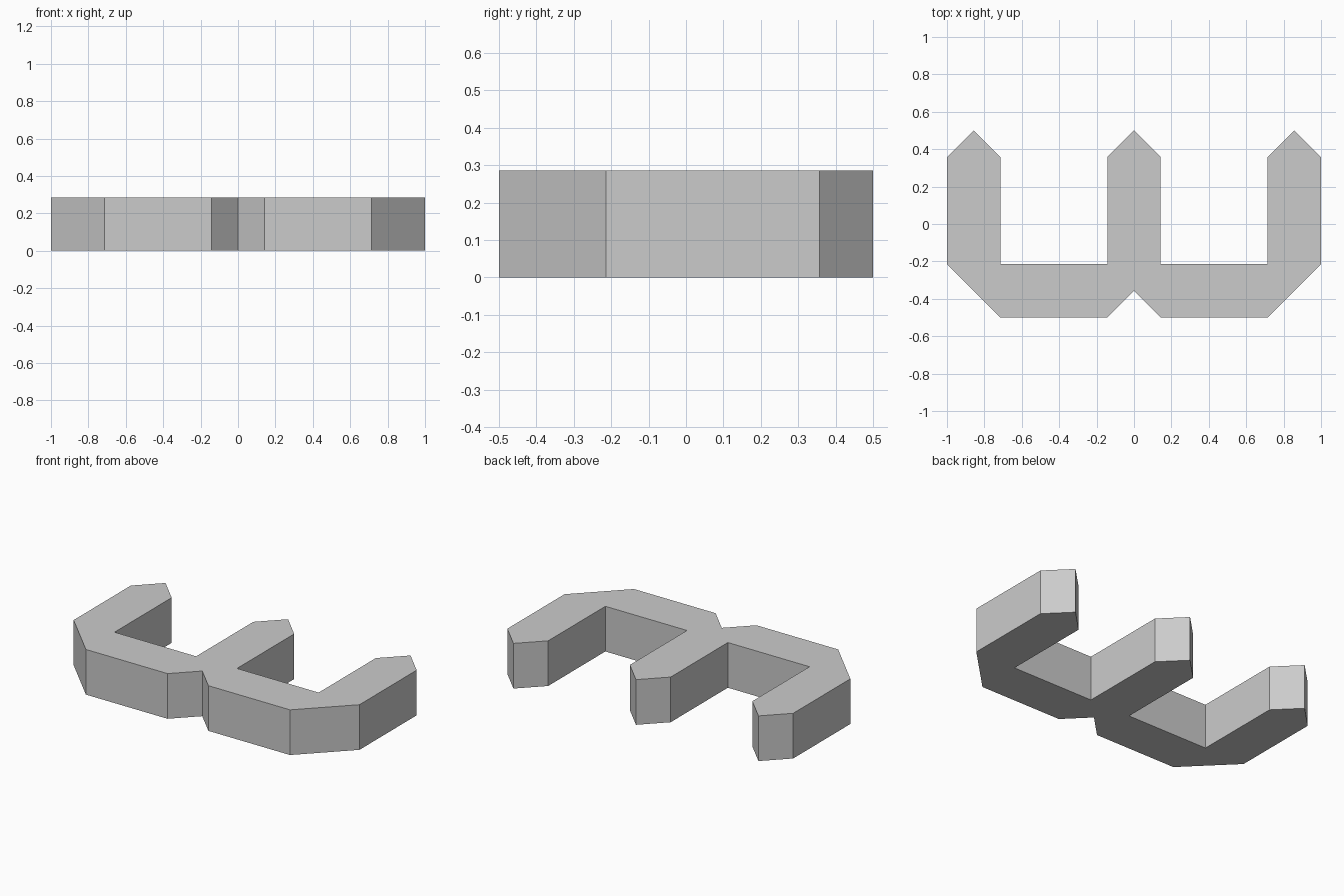
import bpy
import bmesh

cube = bpy.data.objects.get("Cube")
if cube:
    bpy.data.objects.remove(cube, do_unlink=True)

UNIT = 1 / 7          # half the width of one prong
HEIGHT = 2 * UNIT

# Single grey material
grey = bpy.data.materials.new("plain grey")
grey.use_nodes = True
colour = (0.6, 0.6, 0.6, 1)
grey.diffuse_color = colour
grey.node_tree.nodes["Principled BSDF"].inputs["Base Color"].default_value = colour

# Left half of the outline, from the front notch round to the middle tip
half = [(0, -2.5), (1, -3.5), (5, -3.5), (7, -1.5), (7, 2.5), (6, 3.5),
        (5, 2.5), (5, -1.5), (1, -1.5), (1, 2.5), (0, 3.5)]
outline = half + [(-x, y) for x, y in reversed(half[1:-1])]

# Extrude the mirrored outline into a solid three-pronged bracket
bm = bmesh.new()
base = bm.faces.new([bm.verts.new((x * UNIT, y * UNIT, 0)) for x, y in outline])
top = bmesh.ops.extrude_face_region(bm, geom=[base], use_keep_orig=True)["geom"]
bmesh.ops.translate(bm, vec=(0, 0, HEIGHT),
                    verts=[g for g in top if isinstance(g, bmesh.types.BMVert)])
bmesh.ops.recalc_face_normals(bm, faces=bm.faces)

mesh = bpy.data.meshes.new("three_prong_bracket")
bm.to_mesh(mesh)
bm.free()
mesh.materials.append(grey)
bracket = bpy.data.objects.new("three_prong_bracket", mesh)
bpy.context.collection.objects.link(bracket)
